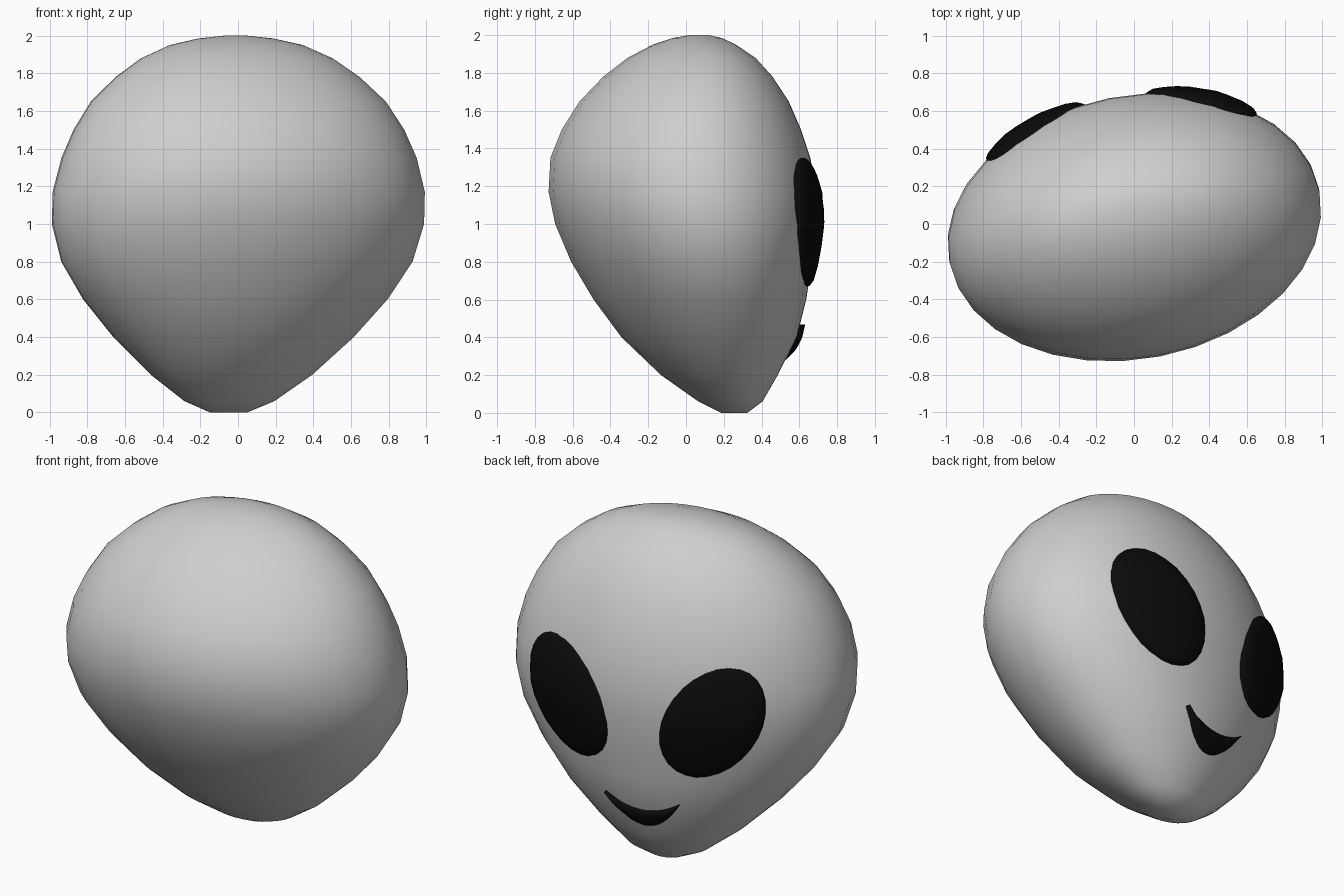
import bpy, bmesh
from math import sin, cos, pi, radians, sqrt
from mathutils import Vector
from mathutils.bvhtree import BVHTree

cube = bpy.data.objects.get("Cube")
if cube:
    bpy.data.objects.remove(cube, do_unlink=True)

YAW = radians(11)
SIDE = Vector((cos(YAW), sin(YAW), 0))
FACE = Vector((-sin(YAW), cos(YAW), 0))
UP = Vector((0, 0, 1))


def material(name, value):
    mat = bpy.data.materials.new(name)
    mat.use_nodes = True
    color = (value, value, value, 1)
    mat.diffuse_color = color
    mat.node_tree.nodes["Principled BSDF"].inputs["Base Color"].default_value = color
    return mat


def finish(bm, name, mat):
    bmesh.ops.recalc_face_normals(bm, faces=bm.faces)
    for face in bm.faces:
        face.smooth = True
    mesh = bpy.data.meshes.new(name)
    bm.to_mesh(mesh)
    mesh.materials.append(mat)
    obj = bpy.data.objects.new(name, mesh)
    bpy.context.collection.objects.link(obj)
    return obj


def bridge(bm, lower, upper):
    count = len(lower)
    for i in range(count):
        j = (i + 1) % count
        bm.faces.new((lower[i], lower[j], upper[j], upper[i]))


skin = material("pale grey skin", 0.62)
black = material("glossy black", 0.003)

# Head: stacked ellipses given as height, half width, half depth, depth centre
SLICES = [
    (0.0, 0.1, 0.07, 0.26), (0.06, 0.24, 0.17, 0.24), (0.2, 0.43, 0.31, 0.18),
    (0.4, 0.64, 0.465, 0.125), (0.6, 0.81, 0.565, 0.075), (0.8, 0.935, 0.64, 0.03),
    (1.0, 0.99, 0.695, 0.0), (1.17, 0.99, 0.71, -0.02), (1.35, 0.945, 0.69, -0.03),
    (1.5, 0.88, 0.635, -0.025), (1.65, 0.785, 0.555, -0.01), (1.78, 0.65, 0.45, 0.01),
    (1.88, 0.51, 0.34, 0.03), (1.95, 0.355, 0.22, 0.045), (1.985, 0.2, 0.13, 0.06),
    (2.0, 0.06, 0.05, 0.07),
]
SEGMENTS = 32
bm = bmesh.new()
rings = []
s2, c2 = sin(YAW) ** 2, cos(YAW) ** 2
for z, hx, hy, cy in SLICES:
    # Turn axis-aligned extents into the radii of the yawed ellipse
    a = sqrt((hx * hx * c2 - hy * hy * s2) / (c2 - s2))
    b = sqrt((hy * hy * c2 - hx * hx * s2) / (c2 - s2))
    ring = []
    for i in range(SEGMENTS):
        t = 2 * pi * i / SEGMENTS
        ring.append(bm.verts.new(FACE * (cy + b * sin(t)) + SIDE * (a * cos(t)) + UP * z))
    rings.append(ring)
for lower, upper in zip(rings, rings[1:]):
    bridge(bm, lower, upper)
bm.faces.new(rings[0])
bm.faces.new(rings[-1])
bm.normal_update()
tree = BVHTree.FromBMesh(bm)
finish(bm, "head", skin)
bm.free()


def on_head(point, direction, lift):
    """Drop a point onto the head against direction, then raise it by lift."""
    hit = tree.ray_cast(point + direction * 2, -direction)[0]
    return hit + direction * lift


# Eyes: domed ellipses laid on the head, leaning outwards at the top
LENGTH, WIDTH, LEAN = 0.37, 0.262, radians(34)
PROFILE = [(1, -0.03), (1, 0.012), (0.93, 0.026), (0.75, 0.036), (0.5, 0.042), (0.25, 0.045)]
for name, sign in (("left_eye", 1), ("right_eye", -1)):
    turn = radians(19) * sign
    tangent = SIDE * cos(turn) - FACE * sin(turn)
    normal = FACE * cos(turn) + SIDE * sin(turn)
    centre = SIDE * (0.03 + 0.45 * sign) + FACE * 0.58 + UP * 1.01
    long_axis = UP * cos(LEAN) + tangent * sin(LEAN) * sign
    short_axis = tangent * cos(LEAN) - UP * sin(LEAN) * sign
    bm = bmesh.new()
    loops = []
    for r, lift in PROFILE:
        loop = []
        for i in range(28):
            t = 2 * pi * i / 28
            p = centre + (long_axis * LENGTH * cos(t) + short_axis * WIDTH * sin(t)) * r
            loop.append(bm.verts.new(on_head(p, normal, lift)))
        loops.append(loop)
    for outer, inner in zip(loops, loops[1:]):
        bridge(bm, outer, inner)
    tip = bm.verts.new(on_head(centre, normal, PROFILE[-1][1]))
    for i in range(28):
        bm.faces.new((loops[-1][i], loops[-1][(i + 1) % 28], tip))
    finish(bm, name, black)
    bm.free()

# Mouth: smiling crescent with closed cross-sections along its width
bm = bmesh.new()
sections = []
STEPS = 16
for i in range(STEPS + 1):
    s = (2 * i / STEPS - 1) * 0.985
    low = 0.28 + 0.19 * s * s
    high = 0.395 + 0.075 * s * s
    section = []
    for f, lift in ((0, -0.02), (0, 0.012), (0.3, 0.03), (0.7, 0.03), (1, 0.012), (1, -0.02)):
        p = SIDE * (0.01 + 0.23 * s) + UP * (low + (high - low) * f)
        section.append(bm.verts.new(on_head(p, FACE, lift)))
    sections.append(section)
for first, second in zip(sections, sections[1:]):
    bridge(bm, first, second)
bm.faces.new(sections[0])
bm.faces.new(sections[-1])
finish(bm, "mouth", black)
bm.free()
